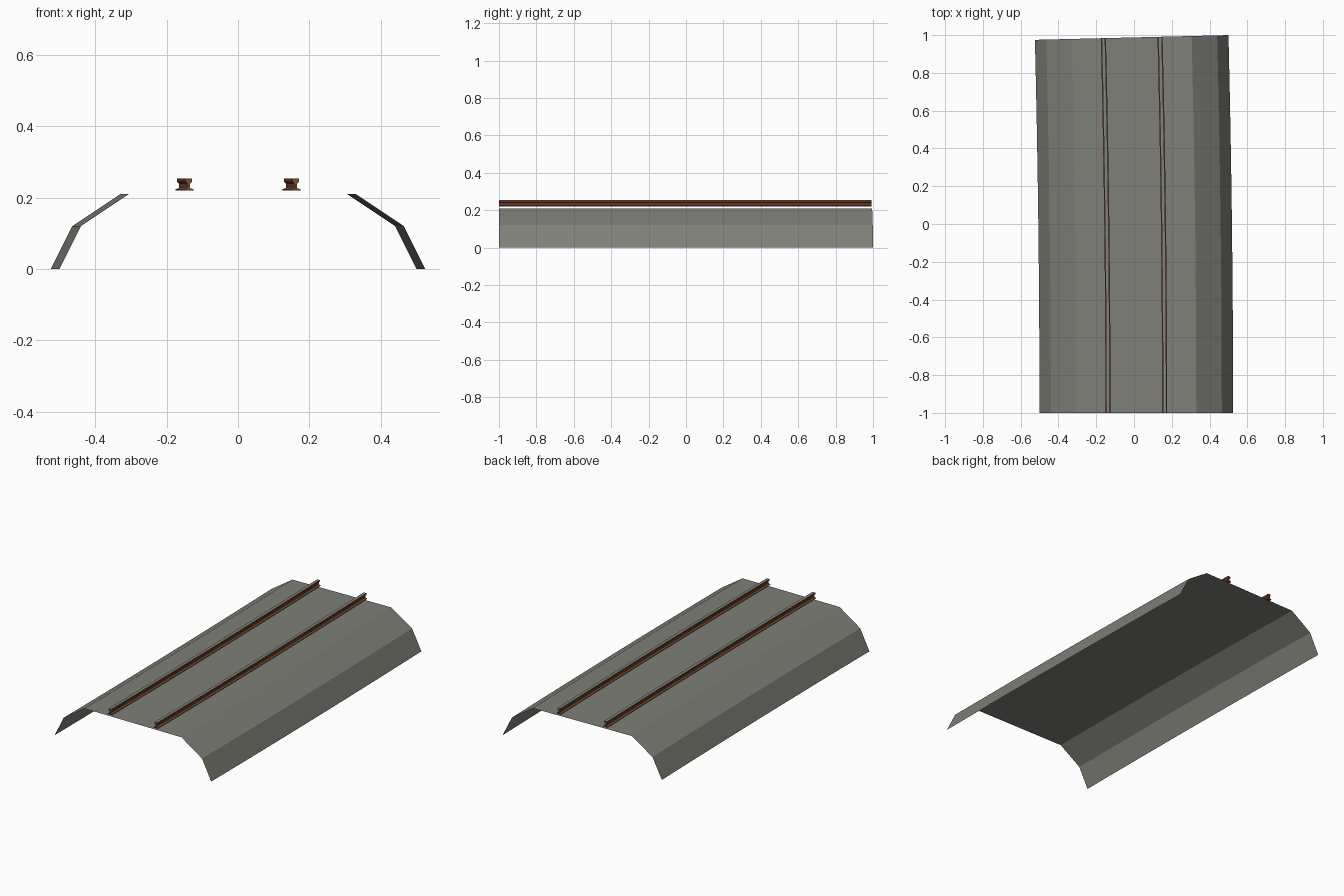
import bpy, math

if "Cube" in bpy.data.objects:
    bpy.data.objects.remove(bpy.data.objects["Cube"])

# Gently curving railway track: open ballast sheet and two rails swept along one arc
TURN = 0.0245
RADIUS = 2.0 / math.sin(TURN) - 0.5125
SHIFT = RADIUS * (1 - math.cos(TURN))
STEPS = 8


def material(name, rgb):
    m = bpy.data.materials.new(name)
    m.diffuse_color = (*rgb, 1)
    m.use_nodes = True
    m.node_tree.nodes["Principled BSDF"].inputs["Base Color"].default_value = m.diffuse_color
    return m


gravel = material("gravel grey", (0.21, 0.215, 0.185))
rust = material("rust brown", (0.2, 0.07, 0.032))
steel = material("worn steel", (0.22, 0.23, 0.2))


def sweep(name, profile, closed, mats, top_z=None):
    """Sweep an (offset, height) profile along the arc."""
    n = len(profile)
    verts, faces = [], []
    for i in range(STEPS + 1):
        a = TURN * i / STEPS
        for u, z in profile:
            verts.append((SHIFT / 2 - RADIUS + (RADIUS + u) * math.cos(a),
                          -1 + (RADIUS + u) * math.sin(a), z))
    for i in range(STEPS):
        for j in range(n if closed else n - 1):
            k = (j + 1) % n
            faces.append((i * n + j, i * n + k, (i + 1) * n + k, (i + 1) * n + j))
    if closed:
        faces.append(tuple(reversed(range(n))))
        faces.append(tuple(STEPS * n + j for j in range(n)))
    me = bpy.data.meshes.new(name)
    me.from_pydata(verts, [], faces)
    for m in mats:
        me.materials.append(m)
    me.update()
    if top_z is not None:  # running surface gets the second colour
        for p in me.polygons:
            if abs(p.center.z - top_z) < 1e-4:
                p.material_index = 1
    ob = bpy.data.objects.new(name, me)
    bpy.context.collection.objects.link(ob)
    return ob


# Ballast bed: open underneath, normals outward
half = [(0.5125, 0.0), (0.4525, 0.12), (0.3175, 0.21)]
bed = [(-u, z) for u, z in half] + half[::-1]
sweep("ballast_bed", bed, False, [gravel])

# Rails: foot, thin web, flared head
side = [(0.0135, 0.22), (0.0135, 0.223), (0.003, 0.227),
        (0.003, 0.238), (0.009, 0.244), (0.009, 0.253)]
for label, x in (("left", -0.15), ("right", 0.15)):
    prof = [(x - u, z) for u, z in side] + [(x + u, z) for u, z in side[::-1]]
    sweep(label + "_rail", prof, True, [rust, steel], 0.253)

# Face normals outward
import bmesh
for ob in bpy.context.collection.objects:
    bm = bmesh.new()
    bm.from_mesh(ob.data)
    if ob.name.endswith("rail"):
        bmesh.ops.recalc_face_normals(bm, faces=bm.faces)
    else:
        bm.normal_update()
        if sum(f.normal.z for f in bm.faces) < 0:
            bmesh.ops.reverse_faces(bm, faces=bm.faces)
    bm.to_mesh(ob.data)
    bm.free()
